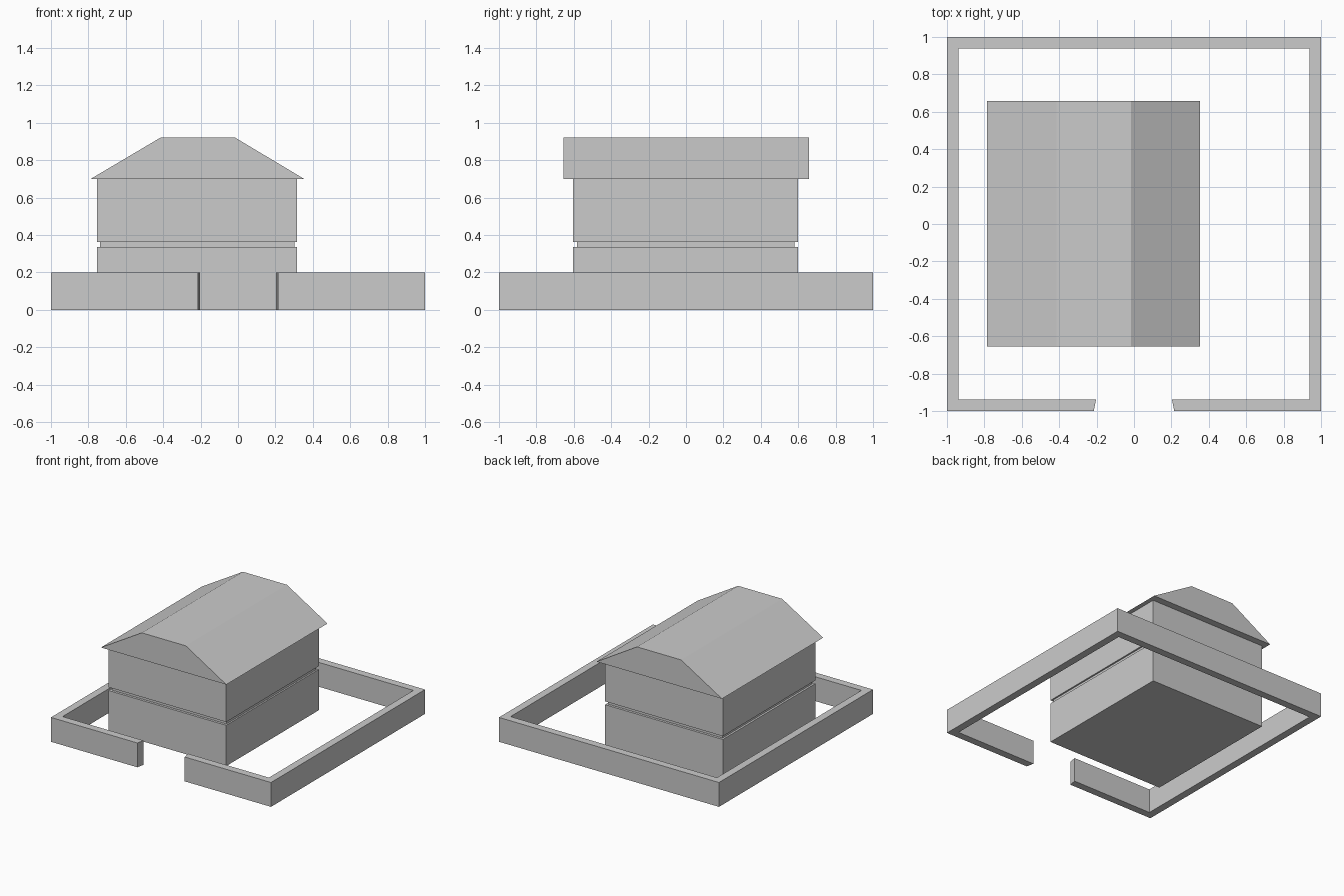
import bpy
import bmesh
from mathutils import Vector

if "Cube" in bpy.data.objects:
    bpy.data.objects.remove(bpy.data.objects["Cube"], do_unlink=True)

# Single plaster grey
plaster = bpy.data.materials.new("plaster_grey")
plaster.use_nodes = True
grey = (0.6, 0.6, 0.6, 1)
plaster.diffuse_color = grey
plaster.node_tree.nodes["Principled BSDF"].inputs["Base Color"].default_value = grey


def prism(name, outline, depth):
    """Extrude a closed 3D outline along a depth vector."""
    bm = bmesh.new()
    face = bm.faces.new([bm.verts.new(p) for p in outline])
    out = bmesh.ops.extrude_face_region(bm, geom=[face], use_keep_orig=True)
    moved = [g for g in out["geom"] if isinstance(g, bmesh.types.BMVert)]
    bmesh.ops.translate(bm, verts=moved, vec=Vector(depth))
    bmesh.ops.recalc_face_normals(bm, faces=bm.faces)
    mesh = bpy.data.meshes.new(name)
    bm.to_mesh(mesh)
    bm.free()
    mesh.materials.append(plaster)
    obj = bpy.data.objects.new(name, mesh)
    bpy.context.collection.objects.link(obj)
    return obj


def block(name, x0, x1, y0, y1, z0, z1):
    corners = [(x0, y0, z0), (x1, y0, z0), (x1, y1, z0), (x0, y1, z0)]
    return prism(name, corners, (0, 0, z1 - z0))


# Courtyard wall: one loop with an opening whose ends splay outwards
OUT, IN, WALL_H = 1.0, 0.938, 0.2
half = [(0.215, -OUT), (OUT, -OUT), (OUT, OUT)]
inner = [(IN, IN), (IN, -IN), (0.203, -IN)]
mirror = lambda pts: [(-x, y) for x, y in reversed(pts)]
loop = half + mirror(half) + mirror(inner) + inner
prism("courtyard_wall", [(x, y, 0) for x, y in loop], (0, 0, WALL_H))

# House: two storeys separated by a recessed band
block("lower_storey", -0.755, 0.315, -0.603, 0.6, 0, 0.335)
block("recessed_band", -0.738, 0.302, -0.583, 0.58, 0.335, 0.362)
block("upper_storey", -0.755, 0.315, -0.603, 0.6, 0.362, 0.70)

# Flat-topped gable roof running front to back
gable = [(-0.787, 0.70), (0.353, 0.70), (-0.015, 0.92), (-0.415, 0.92)]
prism("roof", [(x, -0.656, z) for x, z in gable], (0, 1.313, 0))
